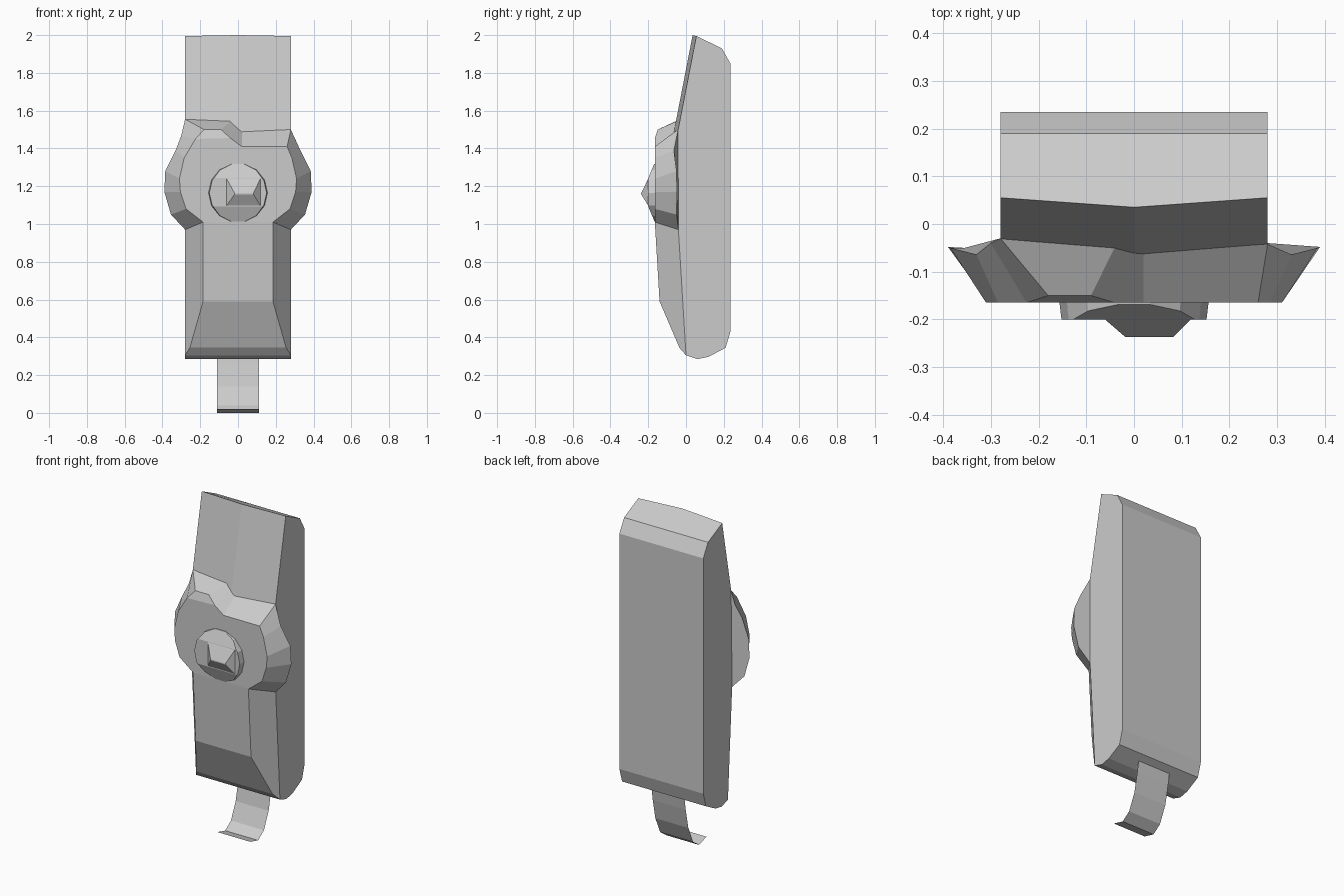
import bpy, bmesh
from math import sin, cos, tau

if "Cube" in bpy.data.objects:
    bpy.data.objects.remove(bpy.data.objects["Cube"])


def finish(name, bm, solid=True):
    bmesh.ops.remove_doubles(bm, verts=bm.verts, dist=0.0005)
    if solid:
        bmesh.ops.recalc_face_normals(bm, faces=bm.faces)
    me = bpy.data.meshes.new(name)
    bm.to_mesh(me)
    bm.free()
    ob = bpy.data.objects.new(name, me)
    bpy.context.collection.objects.link(ob)
    return ob


def loft(bm, loops, closed=True):
    rows = [[bm.verts.new(p) for p in loop] for loop in loops]
    n = len(rows[0])
    for a, b in zip(rows, rows[1:]):
        for i in range(n if closed else n - 1):
            j = (i + 1) % n
            bm.faces.new((a[i], a[j], b[j], b[i]))
    return rows


# Body: side profile lofted across x, front slightly ridged at the centre
front = [(0.0, 0.305), (-0.065, 1.38), (0.055, 1.995)]
back = [(0.19, 1.93), (0.235, 1.85), (0.235, 0.43), (0.21, 0.345),
        (0.12, 0.297), (0.06, 0.285)]
ridge = [(0.0, 0.305), (-0.085, 1.38), (0.035, 2.0)]
bm = bmesh.new()
rows = loft(bm, [[(x, y, z) for y, z in f + back]
                 for x, f in ((-0.28, front), (0, ridge), (0.28, front))])
bm.faces.new(rows[0])
bm.faces.new(rows[-1])
finish("body", bm)


# Front plate: raised inner outline paired with the outer outline
def edge_y(z):
    return -0.065 * (z - 0.305) / 1.075


top = [((-0.18, -0.15, 1.5), (-0.28, -0.03, 1.555)),
       ((-0.09, -0.15, 1.5), (-0.04, -0.048, 1.545)),
       ((-0.04, -0.165, 1.455), (-0.01, -0.05, 1.52)),
       ((0.02, -0.165, 1.41), (0.02, -0.06, 1.49)),
       ((0.26, -0.165, 1.41), (0.28, -0.042, 1.5))]
side = [((0.285, -0.165, 1.35), (0.33, -0.064, 1.39)),
        ((0.31, -0.165, 1.24), (0.385, -0.05, 1.28)),
        ((0.305, -0.165, 1.17), (0.39, -0.048, 1.17)),
        ((0.275, -0.165, 1.08), (0.355, -0.05, 1.05)),
        ((0.185, -0.165, 1.01), (0.28, -0.04, 0.97)),
        ((0.185, -0.14, 0.59), (0.28, edge_y(0.59), 0.59)),
        ((0.255, -0.035, 0.345), (0.28, edge_y(0.345), 0.345)),
        ((0.28, 0.0, 0.305), (0.28, 0.0, 0.305))]
mirrored = [tuple((-x, y, z) for x, y, z in pair) for pair in reversed(side)]
shoulder = [((-0.225, -0.165, 1.45), (-0.30, -0.04, 1.47))]
pairs = top + side + mirrored + shoulder
bm = bmesh.new()
inner, outer = loft(bm, [[p[0] for p in pairs], [p[1] for p in pairs]])
a, b = len(top), len(top) + len(side)
c = b + len(side)
bm.faces.new(inner[2:a + 5] + inner[b + 3:c + 1])      # main face
bm.faces.new([inner[c], inner[0], inner[1], inner[2]])  # upper shoulder lip
for k in (4, 5, 6):                                     # lower panels
    r, l = a + k, c - 1 - k
    bm.faces.new([inner[r], inner[r + 1], inner[l - 1], inner[l]])
bm.faces.new(outer[a - 1:a + 5])                        # ear backs
bm.faces.new(outer[b + 3:c + 1] + [outer[0]])
finish("front_plate", bm)

# Round knob, its face cut to two shallow slopes
bm = bmesh.new()
rows = loft(bm, [[(r * cos(tau * i / 14), y, 1.165 + r * sin(tau * i / 14))
                  for i in range(14)] for r, y in ((0.158, -0.15), (0.152, -0.2))])
bm.faces.new(rows[0])
bm.faces.new(rows[1])
for z, slope in ((1.243, 0.42), (1.093, -0.42)):
    geom = bm.verts[:] + bm.edges[:] + bm.faces[:]
    cut = bmesh.ops.bisect_plane(bm, geom=geom, plane_co=(0, -0.2, z),
                                 plane_no=(0, -1, slope), clear_outer=True)
    edges = [e for e in bm.edges if e.is_boundary]
    bmesh.ops.holes_fill(bm, edges=edges, sides=0)
finish("knob", bm)

# Roof-shaped button on the knob
bm = bmesh.new()
base = [(-0.062, 1.095), (0.12, 1.095), (0.12, 1.243), (-0.062, 1.243)]
tip = [(-0.018, 1.157), (0.082, 1.157), (0.082, 1.163), (-0.018, 1.163)]
rows = loft(bm, [[(x, -0.199, z) for x, z in base], [(x, -0.237, z) for x, z in tip]])
bm.faces.new(rows[0])
bm.faces.new(rows[1])
finish("button", bm)

# Thin curled strap under the body
path = [(0.17, 0.325), (0.16, 0.26), (0.135, 0.14), (0.09, 0.04), (0.035, 0.0), (-0.04, 0.02)]
bm = bmesh.new()
loft(bm, [[(x, y, z) for y, z in path] for x in (-0.11, 0.11)], closed=False)
finish("strap", bm, solid=False)
